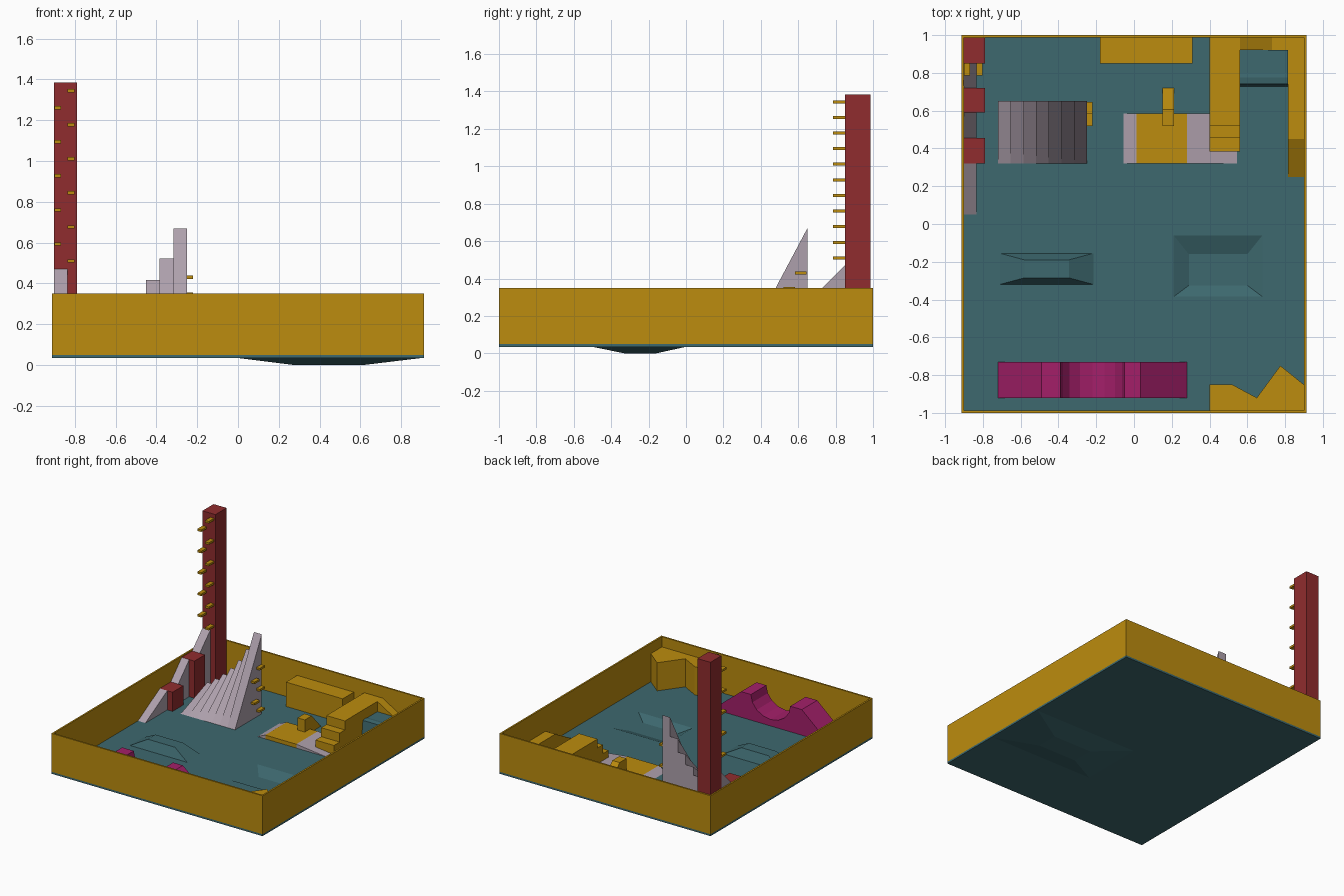
import bpy, bmesh, math

if "Cube" in bpy.data.objects:
    bpy.data.objects.remove(bpy.data.objects["Cube"])


def material(name, hexcode):
    def lin(c):
        c /= 255
        return c / 12.92 if c <= 0.04045 else ((c + 0.055) / 1.055) ** 2.4
    m = bpy.data.materials.new(name)
    m.diffuse_color = [lin(int(hexcode[i:i + 2], 16)) for i in (0, 2, 4)] + [1]
    m.use_nodes = True
    m.node_tree.nodes["Principled BSDF"].inputs["Base Color"].default_value = m.diffuse_color
    return m


YELLOW = material("ochre yellow", "BC8C0E")
TEAL = material("slate teal", "3D686E")
RED = material("brick red", "902C2E")
GREY = material("mauve grey", "AEA0AC")
PINK = material("magenta", "A31F69")

F = 0.05            # floor level
X, Y = 0.9125, 1.0  # outer half sizes
T = 0.013           # wall thickness


def finish(bm, name, mat):
    bmesh.ops.recalc_face_normals(bm, faces=bm.faces)
    me = bpy.data.meshes.new(name)
    bm.to_mesh(me)
    bm.free()
    me.materials.append(mat)
    ob = bpy.data.objects.new(name, me)
    bpy.context.collection.objects.link(ob)
    return ob


def loft(name, mat, rects, closed=False):
    """Join rectangles (x0, x1, y0, y1, z) one after another."""
    bm = bmesh.new()
    rings = [[bm.verts.new(p) for p in ((a, c, z), (b, c, z), (b, d, z), (a, d, z))]
             for a, b, c, d, z in rects]
    pairs = list(zip(rings, rings[1:]))
    if closed:
        pairs.append((rings[-1], rings[0]))
    else:
        bm.faces.new(rings[0])
        bm.faces.new(rings[-1])
    for r, s in pairs:
        for i in range(4):
            j = (i + 1) % 4
            bm.faces.new((r[i], r[j], s[j], s[i]))
    return finish(bm, name, mat)


def prism(name, mat, axis, lo, hi, profile):
    """Extrude a 2D profile along an axis."""
    place = {"x": lambda p, t: (t, p[0], p[1]),
             "y": lambda p, t: (p[0], t, p[1]),
             "z": lambda p, t: (p[0], p[1], t)}[axis]
    bm = bmesh.new()
    a = [bm.verts.new(place(p, lo)) for p in profile]
    b = [bm.verts.new(place(p, hi)) for p in profile]
    bm.faces.new(a)
    bm.faces.new(b)
    for i in range(len(a)):
        j = (i + 1) % len(a)
        bm.faces.new((a[i], a[j], b[j], b[i]))
    return finish(bm, name, mat)


def box(name, mat, x0, x1, y0, y1, z0, z1):
    return loft(name, mat, [(x0, x1, y0, y1, z0), (x0, x1, y0, y1, z1)])


# Floor slab with a sunken pit and its shell below
loft("floor", TEAL, [
    (0.29, 0.60, -0.325, -0.16, 0.01), (0.21, 0.68, -0.385, -0.06, F),
    (-X, X, -Y, Y, F), (-X, X, -Y, Y, 0.035),
    (0.0, 0.9, -0.5, 0.0, 0.035), (0.28, 0.61, -0.33, -0.16, 0.0)])

# Perimeter wall
loft("perimeter_wall", YELLOW, [
    (-X, X, -Y, Y, F), (-X, X, -Y, Y, 0.35),
    (-X + T, X - T, -Y + T, Y - T, 0.35), (-X + T, X - T, -Y + T, Y - T, F)], closed=True)

# Raised mound
loft("mound", TEAL, [(-0.71, -0.215, -0.32, -0.155, F), (-0.58, -0.345, -0.285, -0.19, 0.12)])

# Tower with alternating rungs
box("tower", RED, -0.902, -0.79, 0.85, 0.987, F, 1.385)
for i in range(11):
    x = -0.90 if i % 2 else -0.835
    z = 1.345 - i * 0.0835
    box(f"tower_rung_{i}", YELLOW, x, x + 0.033, 0.785, 0.85, z - 0.008, z + 0.008)

# Red blocks linked by rising ramps
box("low_block", RED, -0.902, -0.79, 0.32, 0.455, F, 0.20)
box("mid_block", RED, -0.902, -0.79, 0.59, 0.72, F, 0.34)
for i, (y0, y1, z0, z1) in enumerate(((0.05, 0.32, F, 0.20), (0.455, 0.59, 0.20, 0.34),
                                      (0.72, 0.85, 0.34, 0.47))):
    prof = [(y0, F), (y1, F), (y1, z1)] + ([(y0, z0)] if z0 > F else [])
    prism(f"block_ramp_{i}", GREY, "x", -0.902, -0.835, prof)

# Fan of ever steeper wedges with side rungs
W = 0.47 / 7
for i in range(7):
    h = 0.33 * math.tan(math.radians(20 + 7 * i))
    prism(f"steep_wedge_{i}", GREY, "x", -0.72 + i * W, -0.72 + (i + 1) * W,
          [(0.32, F), (0.65, F), (0.65, F + h)])
for i in range(5):
    y = 0.52 if i % 2 else 0.583
    z = 0.43 - i * 0.0825
    box(f"wedge_rung_{i}", YELLOW, -0.25, -0.22, y, y + 0.062, z - 0.008, z + 0.008)

# Long box against the back wall
box("back_box", YELLOW, -0.18, 0.31, 0.85, 0.987, F, 0.24)

# Low platform with end ramps and a sloped post
box("platform", YELLOW, 0.012, 0.28, 0.32, 0.585, F, 0.08)
prism("platform_ramp_left", GREY, "y", 0.32, 0.585, [(-0.055, F), (0.012, F), (0.012, 0.08)])
prism("platform_ramp_right", GREY, "y", 0.32, 0.585, [(0.28, F), (0.545, F), (0.28, 0.08)])
prism("platform_post", YELLOW, "x", 0.15, 0.213,
      [(0.52, F), (0.72, F), (0.605, 0.175), (0.52, 0.175)])

# Stairs, raised walkway round the corner, and exit ramp
prism("stairs", YELLOW, "x", 0.40, 0.56,
      [(0.385, F), (0.987, F), (0.987, 0.26), (0.52, 0.26), (0.52, 0.19),
       (0.455, 0.19), (0.455, 0.12), (0.385, 0.12)])
prism("back_walkway", YELLOW, "y", 0.92, 0.987,
      [(0.56, F), (0.82, F), (0.82, 0.16), (0.73, 0.16), (0.56, 0.26)])
prism("side_walkway", YELLOW, "x", 0.815, 0.899,
      [(0.25, F), (0.987, F), (0.987, 0.16), (0.45, 0.16)])
prism("inner_ledge", TEAL, "x", 0.56, 0.815,
      [(0.728, F), (0.92, F), (0.92, 0.18), (0.80, 0.18), (0.775, 0.185), (0.742, 0.18)])

# Half pipe with sloped ends
arc = [(-0.22 + 0.17 * math.cos(math.pi * i / 8), 0.25 - 0.15 * math.sin(math.pi * i / 8))
       for i in range(9)]
prism("half_pipe", PINK, "y", -0.92, -0.73,
      [(-0.72, F), (0.28, F), (0.035, 0.25)] + arc + [(-0.49, 0.25)])

# Faceted corner block
prism("corner_block", YELLOW, "z", F, 0.27,
      [(0.40, -0.987), (0.899, -0.987), (0.899, -0.85), (0.775, -0.75),
       (0.65, -0.92), (0.52, -0.85), (0.40, -0.85)])
